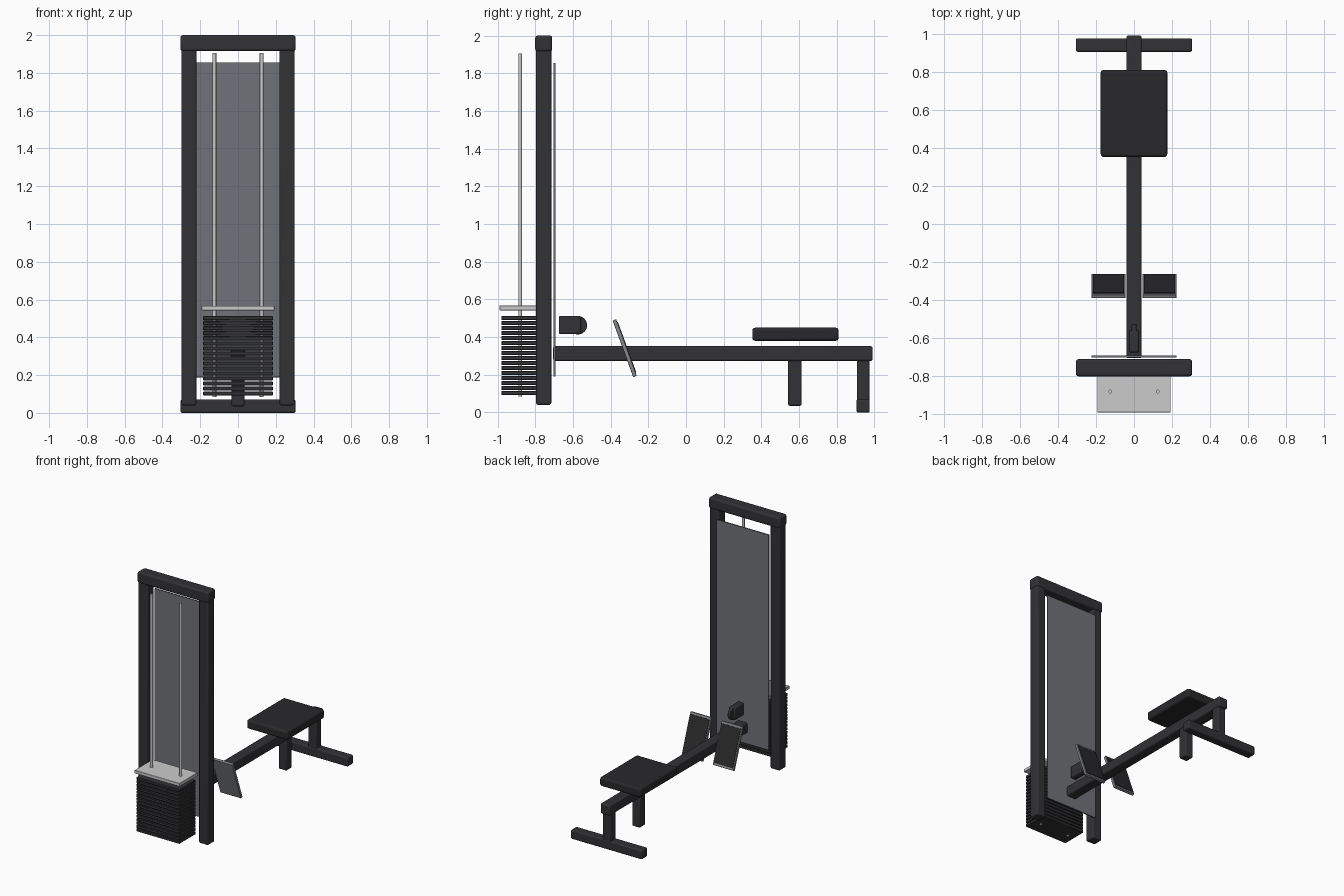
import bpy
import math

if "Cube" in bpy.data.objects:
    bpy.data.objects.remove(bpy.data.objects["Cube"])


def material(name, rgb):
    m = bpy.data.materials.new(name)
    m.diffuse_color = (*rgb, 1)
    m.use_nodes = True
    m.node_tree.nodes["Principled BSDF"].inputs["Base Color"].default_value = m.diffuse_color
    return m


FRAME = material("frame_black", (0.032, 0.032, 0.036))
PAD = material("pad_black", (0.022, 0.022, 0.024))
STEEL = material("steel", (0.55, 0.55, 0.56))
PLATE = material("plate_grey", (0.24, 0.25, 0.26))
PANEL = material("panel_grey", (0.16, 0.17, 0.19))


def finish(ob, name, mat, bevel=0.0, segments=3):
    ob.name = name
    ob.data.materials.append(mat)
    if bevel:
        mod = ob.modifiers.new("bevel", "BEVEL")
        mod.width = bevel
        mod.segments = segments
    bpy.ops.object.shade_smooth_by_angle(angle=math.radians(35))
    return ob


def box(name, x, y, z, mat, bevel=0.0, segments=3):
    """Box from (min, max) pairs."""
    lo, hi = zip(x, y, z)
    bpy.ops.mesh.primitive_cube_add(size=1, location=[(a + b) / 2 for a, b in zip(lo, hi)])
    ob = bpy.context.object
    ob.scale = [b - a for a, b in zip(lo, hi)]
    bpy.ops.object.transform_apply(location=False, rotation=False, scale=True)
    return finish(ob, name, mat, bevel, segments)


def cylinder(name, radius, depth, loc, mat, rot=(0, 0, 0), sides=24, bevel=0.0):
    bpy.ops.mesh.primitive_cylinder_add(vertices=sides, radius=radius, depth=depth,
                                        location=loc, rotation=rot)
    return finish(bpy.context.object, name, mat, bevel, 2)


# Tower frame
for side, s in (("left", -1), ("right", 1)):
    box(side + "_upright", sorted((s * 0.22, s * 0.30)), (-0.795, -0.715), (0.04, 1.95), FRAME, 0.01)
box("top_crossbeam", (-0.305, 0.305), (-0.80, -0.71), (1.915, 2.0), FRAME, 0.013)
box("shroud_panel", (-0.222, 0.222), (-0.702, -0.692), (0.19, 1.855), PANEL)

# Weight stack, its top plate and guide rods
count = 16
pitch = 0.425 / count
for i in range(count):
    z = 0.092 + i * pitch
    box(f"weight_{i + 1}", (-0.185, 0.185), (-0.98, -0.78), (z, z + pitch - 0.005), FRAME, 0.003, 1)
box("stack_top_plate", (-0.193, 0.193), (-0.99, -0.77), (0.542, 0.567), STEEL, 0.002, 1)
for side, s in (("left", -1), ("right", 1)):
    cylinder(side + "_guide_rod", 0.01, 1.82, (s * 0.125, -0.88, 0.995), STEEL)

# Seat rail with its supports
box("seat_rail", (-0.04, 0.04), (-0.705, 0.99), (0.273, 0.352), FRAME, 0.01)
box("seat_post", (-0.035, 0.035), (0.542, 0.614), (0.035, 0.30), FRAME, 0.01)
box("rear_post", (-0.035, 0.035), (0.907, 0.973), (0.03, 0.30), FRAME, 0.008)
box("rear_foot", (-0.305, 0.305), (0.905, 0.975), (0.0, 0.07), FRAME, 0.009)
box("seat", (-0.175, 0.175), (0.352, 0.81), (0.38, 0.45), PAD, 0.016, 4)

# Tilted foot plates with grip pads facing the seat
tilt = (math.radians(20), 0, 0)
cy, cz = -0.325, 0.341
for side, s in (("left", -1), ("right", 1)):
    plate = box(side + "_foot_plate", sorted((s * 0.045, s * 0.223)), (cy - 0.0105, cy + 0.0095),
                (cz - 0.16, cz + 0.16), PLATE, 0.003, 2)
    plate.rotation_euler = tilt
    off = 0.0105
    pad = box(side + "_foot_pad", sorted((s * 0.053, s * 0.215)), (cy - 0.003, cy + 0.003),
              (cz - 0.143, cz + 0.143), PAD)
    pad.location.y += off * math.cos(tilt[0])
    pad.location.z += off * math.sin(tilt[0])
    pad.rotation_euler = tilt

# Cable pulley and housing
box("pulley_housing", (-0.026, 0.026), (-0.675, -0.558), (0.415, 0.512), FRAME, 0.01)
cylinder("pulley_wheel", 0.049, 0.026, (0, -0.574, 0.463), FRAME, (0, math.pi / 2, 0), 32, 0.003)
